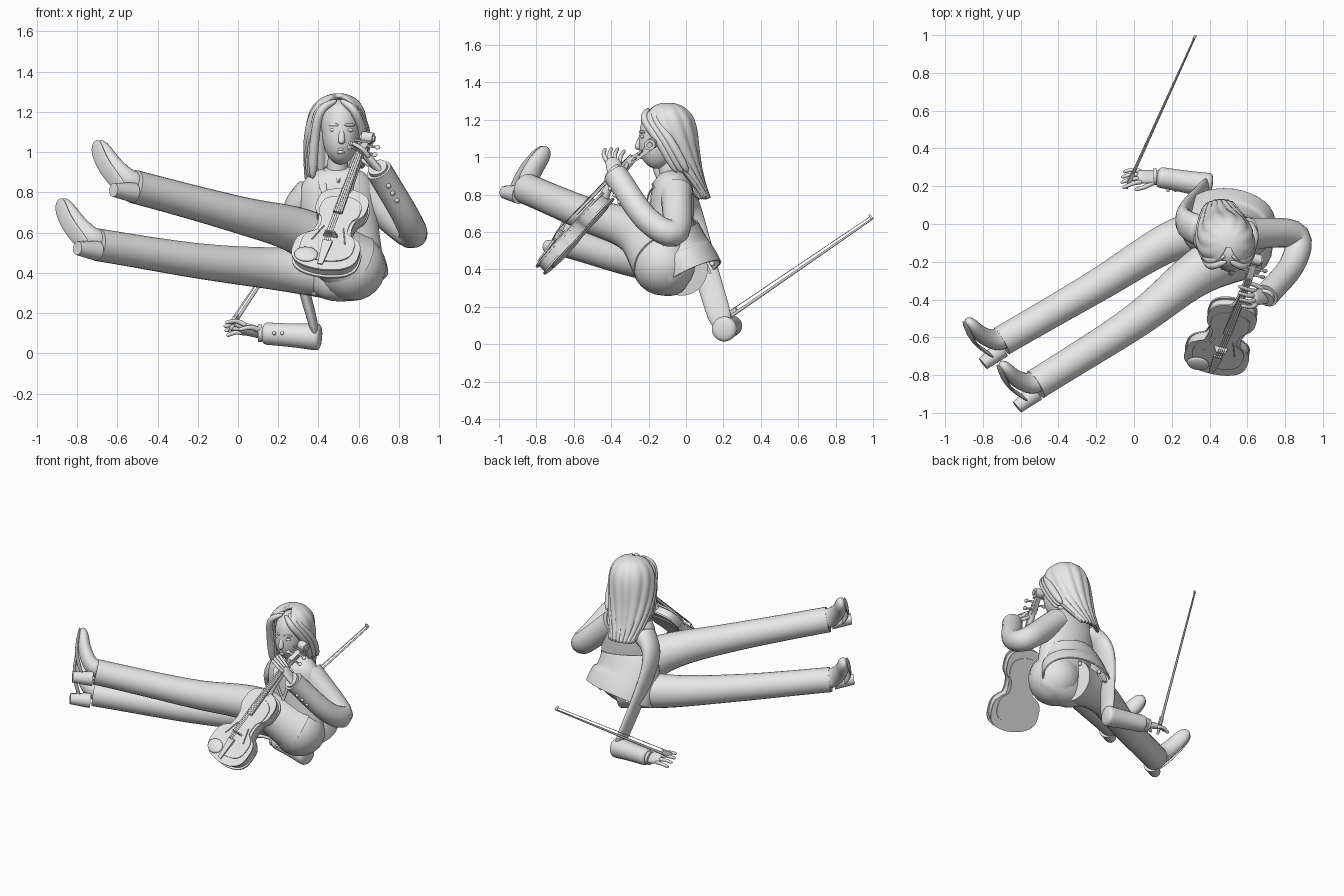
import bpy, bmesh, math
from mathutils import Vector, Matrix

cube = bpy.data.objects.get("Cube")
if cube:
    bpy.data.objects.remove(cube, do_unlink=True)

shade = (.8, .8, .8, 1)
grey = bpy.data.materials.new("plain grey")
grey.use_nodes = True
grey.diffuse_color = shade
grey.node_tree.nodes["Principled BSDF"].inputs["Base Color"].default_value = shade
X, Y, Z = Matrix.Identity(3)


def finish(name, bm, matrix=None):
    bmesh.ops.recalc_face_normals(bm, faces=bm.faces)
    mesh = bpy.data.meshes.new(name)
    bm.to_mesh(mesh)
    bm.free()
    mesh.materials.append(grey)
    obj = bpy.data.objects.new(name, mesh)
    bpy.context.collection.objects.link(obj)
    if matrix:
        obj.matrix_world = matrix
    bpy.ops.object.select_all(action='DESELECT')
    obj.select_set(True)
    bpy.context.view_layer.objects.active = obj
    bpy.ops.object.shade_smooth_by_angle(angle=math.radians(45))
    return obj


def curve_point(points, t):
    """Smooth curve through all points."""
    points = [Vector(p) for p in points]
    padded = [points[0] * 2 - points[1], *points, points[-1] * 2 - points[-2]]
    spans = len(points) - 1
    i = min(int(t * spans), spans - 1)
    before, a, b, after = padded[i:i + 4]
    u = t * spans - i
    out, into = (b - before) / 2, (after - a) / 2
    ease = u * u * (3 - 2 * u)
    return a.lerp(b, ease) + out * u * (1 - u) ** 2 - into * u * u * (1 - u)


def tube(name, points, start, end=None, flat=1, end_flat=None, blunt=0, side=None, sides=20, matrix=None, cap=True):
    """Tapering elliptical tube; a blunt exponent rounds off both ends."""
    end = start if end is None else end
    end_flat = flat if end_flat is None else end_flat
    steps = 24 if blunt or len(points) > 2 else 1
    times = [(1 - math.cos(math.pi * i / steps)) / 2 for i in range(steps + 1)]
    centres = [curve_point(points, t) for t in times]
    chord = centres[-1] - centres[0]
    side = side or (Z if abs(chord.x) > abs(chord.z) else X)
    bm, rings = bmesh.new(), []
    for i, t in enumerate(times):
        heading = (centres[min(i + 1, steps)] - centres[max(i - 1, 0)]).normalized()
        u = (side - heading * side.dot(heading)).normalized()
        v = heading.cross(u) * (flat + (end_flat - flat) * t)
        radius = end + (start - end) * (1 - t) ** 2
        if blunt:
            radius *= max(.02, (1 - abs(2 * t - 1) ** blunt) ** .5)
        turns = [math.tau * (k + .5) / sides for k in range(sides)]
        rings.append([bm.verts.new(centres[i] + (u * math.cos(a) + v * math.sin(a)) * radius) for a in turns])
    for low, high in zip(rings, rings[1:]):
        for k in range(sides):
            bm.faces.new((low[k - 1], low[k], high[k], high[k - 1]))
    if cap:
        bm.faces.new(rings[0])
        bm.faces.new(rings[-1])
    return finish(name, bm, matrix)


def ball(name, centre, size, stretch=(1, 1, 1), matrix=None):
    bm = bmesh.new()
    bmesh.ops.create_uvsphere(bm, u_segments=20, v_segments=12, radius=size)
    bmesh.ops.transform(bm, verts=bm.verts, matrix=Matrix.Translation(centre) @ Matrix.Diagonal((*stretch, 1)))
    return finish(name, bm, matrix)


# Jacket body with its flared open skirt
tube("jacket_body", [(.55, -.1, .26), (.51, -.08, .6), (.48, -.07, .93)], .2, .19, flat=.62, blunt=6, sides=32)
ball("pelvis", (.565, -.12, .43), .17)
skirt = tube("jacket_skirt", [(.5, -.06, .63), (.48, -.03, .5), (.5, .03, .37)], .18, .25,
             flat=.7, sides=32, cap=False)
skirt.modifiers.new("cloth", 'SOLIDIFY').thickness = .01
for s in (-1, 1):
    tube("lapel", [(.49 + s * .07, -.13, .88), (.49 + s * .06, -.2, .8), (.5, -.21, .66)], .03, .01, flat=.3)
    tube("collar", [(.49 + s * .05, -.03, .91), (.49 + s * .06, -.12, .9), (.5, -.18, .85)], .025, .01,
         flat=.3, side=Z)
    ball("upper_back_button", (.49 + s * .07, .09, .53), .014)
    ball("lower_back_button", (.49 + s * .08, .14, .43), .014)
tube("pocket_flap", [(.36, .09, .47), (.35, .13, .38)], .045, flat=.2, sides=4)

# Trouser legs
left_ankle, right_ankle = Vector((-.52, -.85, .83)), Vector((-.7, -.62, .54))
tube("left_leg", [(.57, -.13, .44), (.32, -.27, .6), (0, -.52, .69), left_ankle], .165, .083, sides=24)
tube("right_leg", [(.5, -.02, .4), (.2, -.09, .42), (-.2, -.33, .46), right_ankle], .14, .081, sides=24)

# Heeled shoes with the toes turned up
along = Vector((-.82, -.52, .22)).normalized()
upward = Vector((-.36, .6, .72)).normalized()
for label, ankle in (("left", left_ankle), ("right", right_ankle)):
    def place(*steps):
        return [ankle + along * a + upward * b for a, b in steps]
    across = along.cross(upward)
    tube(label + "_shoe", place((-.05, .01), (.03, .04), (.08, .14), (.1, .275)), .075, .052,
         flat=.9, end_flat=.7, blunt=6, side=across)
    tube(label + "_sole", place((.08, -.07), (.13, .1), (.12, .27)), .04, .045, flat=.2, blunt=6, side=across)
    tube(label + "_heel", place((.02, -.05), (.15, -.07)), .05, .035, side=across, sides=12)

# Sleeves and shirt cuffs
shoulder, elbow, left_wrist = Vector((.6, -.05, .82)), Vector((.85, -.06, .6)), Vector((.7, -.38, .91))
forearm = Vector((.84, -.21, .67))
bend = (elbow - shoulder).cross(left_wrist - elbow)
right_elbow, right_wrist = Vector((.39, .2, .08)), Vector((.12, .25, .1))
tube("left_sleeve", [shoulder, elbow, forearm, left_wrist], .085, .066, side=bend)
tube("right_upper_sleeve", [(.37, -.05, .82), (.26, .03, .64), right_elbow], .085, .025, end_flat=2.8, blunt=14)
tube("right_lower_sleeve", [right_elbow + X * .025, right_wrist], .07, .056, blunt=20)
tube("left_shirt_cuff", [left_wrist, left_wrist + (left_wrist - elbow) * .05], .05, side=bend)
tube("right_shirt_cuff", [right_wrist, right_wrist - X * .02], .045)
for k in range(3):
    ball("left_cuff_button", left_wrist.lerp(forearm, .2 + k * .15) + Vector((.02, -.06, -.03)), .012)
    ball("right_cuff_button", right_wrist + Vector((.06, -.07, 0)) + X * k * .04, .01)


def hand(name, wrist, direction, spread, curl):
    ahead, spread, curl = (Vector(v).normalized() for v in (direction, spread, curl))

    def place(forward, sideways, bent):
        return wrist + ahead * forward + spread * sideways + curl * bent
    tube(name + "_palm", [place(-.05, 0, 0), place(.11, 0, 0)], .035, .043, flat=.5, blunt=8, side=spread)
    for k in range(4):
        offset = (k - 1.5) * .022
        reach = .12 - abs(k - 1.3) * .01
        tube(name + "_finger", [place(.08, offset, 0), place(.08 + reach / 2, offset * 1.4, 0),
                                place(.08 + reach, offset * 1.6, .03)], .014, .01, blunt=10, side=spread, sides=10)
    tube(name + "_thumb", [place(0, -.02, 0), place(.06, -.05, .02), place(.12, -.05, .05)], .018, .01,
         blunt=10, side=curl, sides=10)


hand("left", left_wrist, (-.6, -.1, .7), (.1, -.9, .1), (-.5, .5, -.2))
hand("right", right_wrist, (-1, 0, .25), (0, .8, -.6), (0, -.5, -.7))

# Neck, head and face
tube("neck", [(.49, -.08, .86), (.5, -.11, 1.02)], .055, .048)
tube("head", [(.51, -.17, .94), (.51, -.11, 1.26)], .075, .1, flat=1.2, blunt=3, sides=28)
tube("nose", [(.515, -.23, 1.13), (.515, -.25, 1.08), (.515, -.26, 1.04)], .008, .018, blunt=6, sides=12)
for s in (-1, 1):
    ball("eye", (.515 + s * .04, -.233, 1.11), .019, (1, .6, .5))
    tube("brow", [(.515 + s * .015, -.25, 1.135), (.515 + s * .065, -.22, 1.135)], .007, blunt=4)
for z in (1, 1.015):
    tube("lip", [(.485, -.22, z), (.51, -.24, z), (.535, -.22, z)], .009, blunt=2)

# Hair shell, open at the face, swept back on the left and combed into ridges
bm, grid = bmesh.new(), []
for row in range(1, 41):
    t = (row / 40) ** 1.5
    crown = (1 - (1 - t) ** 8) ** .5
    left_gap, right_gap = math.radians(25 + 110 * t), math.radians(25 + 75 * t)
    line = []
    for k in range(65):
        a = left_gap + (math.tau - left_gap - right_gap) * k / 64
        ridge = crown * (1 + .03 * math.sin(k * .9 + t * 3) * crown)
        line.append(bm.verts.new((.5 - .04 * t + (.142 - .05 * t ** 4) * ridge * math.sin(a),
                                  .16 * t ** 3 - .1 - (.15 - .09 * t ** 3) * ridge * math.cos(a), 1.28 - t / 2)))
    grid.append(line)
bm.faces.new(grid[0])
for low, high in zip(grid, grid[1:]):
    for k in range(64):
        bm.faces.new((low[k], low[k + 1], high[k + 1], high[k]))
thick = finish("hair", bm).modifiers.new("thickness", 'SOLIDIFY')
thick.thickness, thick.offset = .025, 0
for k in range(3):
    right_lock = [(.49, -.2, 1.26), (.41, -.22, 1.2), (.38, -.18, 1.05), (.37, -.14, .87)]
    left_lock = [(.51, -.2, 1.26), (.58, -.22, 1.2), (.62, -.14, 1.08), (.6, -.05, .92)]
    for s, lock in ((-1, right_lock), (1, left_lock)):
        shift = Vector((s * .008, .03, 0)) * k
        tube("hair_lock", [Vector(p) + shift for p in lock], .016, .025, blunt=6, sides=12)

# Violin frame: x across, y along the neck, z out of the front plate
length = Vector((.26, .64, .72)).normalized()
width = Vector((.95, -.22, -.14))
width = (width - length * width.dot(length)).normalized()
axes = Matrix((width, length, width.cross(length))).transposed()
frame = Matrix.Translation((.405, -.77, .4)) @ axes.to_4x4()


def bout(y, centre, half, wide):
    return wide * max(0, 1 - abs((y - centre) / half) ** 3) ** .5


def half_width(y):
    waist = .09 + 3 * (y - .3) ** 2 if .2 < y < .4 else 0
    return max(waist, bout(y, .13, .13, .17), bout(y, .44, .11, .13))


def slab(name, low, high, scale):
    heights = [.275 * (1 - math.cos(math.pi * i / 60)) for i in range(1, 60)]
    outline = [(half_width(y), y) for y in heights] + [(-half_width(y), y) for y in reversed(heights)]
    bm = bmesh.new()
    face = bm.faces.new([bm.verts.new((x * scale, .27 + (y - .27) * scale, low)) for x, y in outline])
    grown = bmesh.ops.extrude_face_region(bm, geom=[face])["geom"]
    bmesh.ops.translate(bm, vec=Z * (high - low), verts=[v for v in grown if isinstance(v, bmesh.types.BMVert)])
    finish(name, bm, frame)


slab("violin_back", -.035, -.025, 1)
slab("violin_ribs", -.03, .025, .95)
slab("violin_front", .02, .03, 1)
slab("violin_front_arch", .02, .036, .8)
slab("violin_back_arch", -.041, -.03, .8)


def fitting(name, points, start, end=None, **options):
    tube(name, points, start, end, matrix=frame, **options)


fitting("fingerboard", [(0, .36, .06), (0, .8, .045)], .033, .022, flat=.3, sides=4)
fitting("violin_neck", [(0, .53, .01), (0, .6, .025), (0, .8, .03)], .028, .02)
fitting("pegbox", [(0, .78, .03), (0, .9, 0)], .026, .02, sides=4)
fitting("scroll", [(-.028, .92, .01), (.028, .92, .01)], .03)
fitting("scroll_eye", [(-.038, .92, .01), (.038, .92, .01)], .015)
fitting("tailpiece", [(0, .02, .045), (0, .17, .055)], .018, .036, flat=.25, sides=4)
fitting("bridge", [(0, .22, .03), (0, .22, .075)], .055, .035, flat=.15, sides=4)
ball("chin_rest", (-.085, .07, .045), .06, (1, .8, .25), frame)
for k in range(4):
    x, y, s = (k - 1.5) * .01, .81 + k * .025, (-1) ** k
    fitting("tail_string", [(x, .16, .064), (x, .22, .077)], .0015, sides=6)
    fitting("long_string", [(x, .22, .077), (x, .8, .056)], .0015, sides=6)
    fitting("peg", [(-s * .025, y, .02), (s * .06, y, .02)], .007, sides=8)
    ball("peg_head", (s * .068, y, .02), .014, (1, 1, .5), frame)
for s in (-1, 1):
    fitting("sound_hole", [(s * .085, .18, .037), (s * .068, .23, .037), (s * .05, .28, .037)], .006, flat=.5)

# Bow held in the right hand
grip, point = Vector((-.04, .19, .115)), Vector((.325, .995, .67))
lift = Vector((-.01, -.015, .022))
tube("bow_stick", [grip, point], .009, .005, sides=10)
tube("bow_hair", [grip.lerp(point, .08) + lift, point + lift * .6], .005, .004, flat=.4, sides=6)
tube("bow_frog", [grip.lerp(point, .04) + lift / 2, grip.lerp(point, .11) + lift / 2], .012, flat=1.6, sides=4)
tube("bow_tip", [point + lift, point], .006, .008, sides=8)
